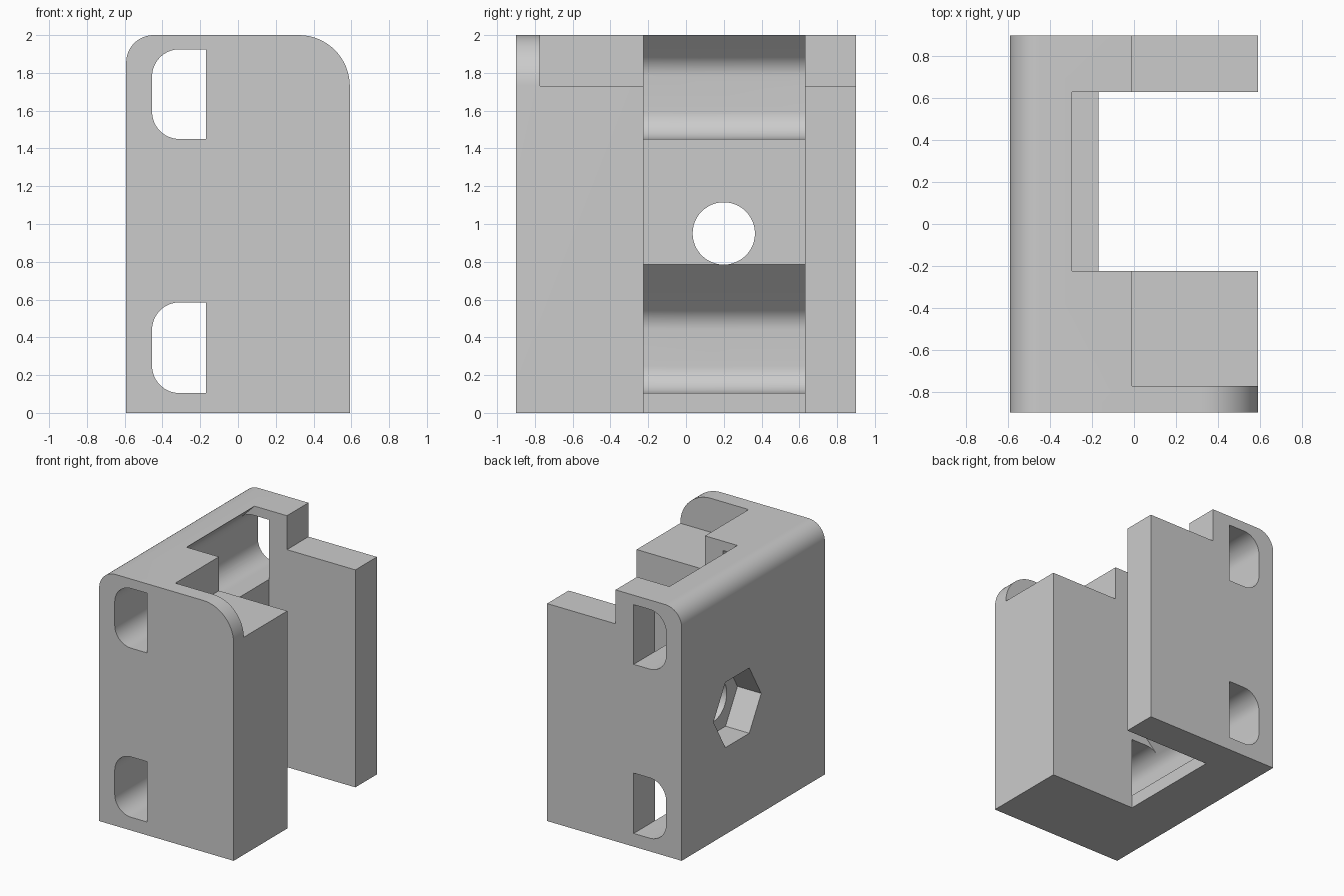
import bpy, bmesh
from math import sin, cos, radians

if "Cube" in bpy.data.objects:
    bpy.data.objects.remove(bpy.data.objects["Cube"])

grey = bpy.data.materials.new("plain grey")
grey.use_nodes = True
grey.diffuse_color = (0.6, 0.6, 0.6, 1)
grey.node_tree.nodes["Principled BSDF"].inputs["Base Color"].default_value = (0.6, 0.6, 0.6, 1)

HALF_X, HALF_Y, TOP = 0.592, 0.9, 2.0
WEB = -0.17                      # inner face of the back web
SLOT_X, R = -0.455, 0.145        # slot end and its corner radius
CHANNEL = (-0.225, 0.63)
SLOTS = ((0.105, 0.585), (1.45, 1.925))


def arc(cx, cz, r, start, end, steps=16):
    angles = [radians(start + (end - start) * i / steps) for i in range(steps + 1)]
    return [(cx + r * cos(a), cz + r * sin(a)) for a in angles]


def prism(name, outline, axis, low, high):
    """Extrude an outline along y (outline is x, z) or along x (outline is y, z)."""
    def place(p, d):
        return (p[0], d, p[1]) if axis == "y" else (d, p[0], p[1])
    bm = bmesh.new()
    rings = [[bm.verts.new(place(p, d)) for p in outline] for d in (low, high)]
    for ring in rings:
        bm.faces.new(ring)
    count = len(outline)
    for i in range(count):
        j = (i + 1) % count
        bm.faces.new((rings[0][i], rings[0][j], rings[1][j], rings[1][i]))
    bmesh.ops.recalc_face_normals(bm, faces=bm.faces)
    mesh = bpy.data.meshes.new(name)
    bm.to_mesh(mesh)
    bm.free()
    mesh.materials.append(grey)
    obj = bpy.data.objects.new(name, mesh)
    bpy.context.collection.objects.link(obj)
    return obj


def cut(target, cutter):
    mod = target.modifiers.new(cutter.name, "BOOLEAN")
    mod.operation, mod.solver, mod.object = "DIFFERENCE", "EXACT", cutter
    bpy.context.view_layer.objects.active = target
    bpy.ops.object.modifier_apply(modifier=mod.name)
    bpy.data.objects.remove(cutter)


def box(x0, x1, z0, z1):
    return [(x0, z0), (x1, z0), (x1, z1), (x0, z1)]


# Body with two rounded top corners
big = 0.27
outline = [(-HALF_X, 0), (HALF_X, 0)]
outline += arc(HALF_X - big, TOP - big, big, 0, 90)
outline += arc(R - HALF_X, TOP - R, R, 90, 180)
body = prism("bracket_body", outline, "y", -HALF_Y, HALF_Y)

# Step behind the thin front plate
cut(body, prism("top_step", box(-0.01, 1, TOP - big, 3), "y", -0.773, 2))

# Strap slots through both side walls
for low, high in SLOTS:
    slot = [(WEB, low)] + arc(SLOT_X + R, low + R, R, 270, 180)
    slot += arc(SLOT_X + R, high - R, R, 180, 90) + [(WEB, high)]
    cut(body, prism("strap_slot", slot, "y", -2, 2))

# Central channel, whose two pockets have sloped roofs at 45 degrees
channel = [(1, -1), (WEB, -1)]
for low, high in SLOTS:
    channel += [(WEB, low)] + arc(SLOT_X + R, low + R, R, 270, 180)
    roof = arc(SLOT_X + R, high - R, R, 180, 135, 8)
    channel += roof + [(WEB, roof[-1][1] + WEB - roof[-1][0])]
channel += [(WEB, 3), (1, 3)]
cut(body, prism("channel", channel, "y", *CHANNEL))

# Bolt hole and hexagonal nut recess
cut(body, prism("bolt_hole", arc(0.2, 0.95, 0.165, 0, 360, 48)[:-1], "x", -0.5, 0))
cut(body, prism("nut_recess", arc(0.2, 0.95, 0.3, 0, 360, 6)[:-1], "x", -1, -0.383))

bpy.ops.object.select_all(action="DESELECT")
body.select_set(True)
bpy.context.view_layer.objects.active = body
bpy.ops.object.shade_smooth_by_angle(angle=radians(30))
